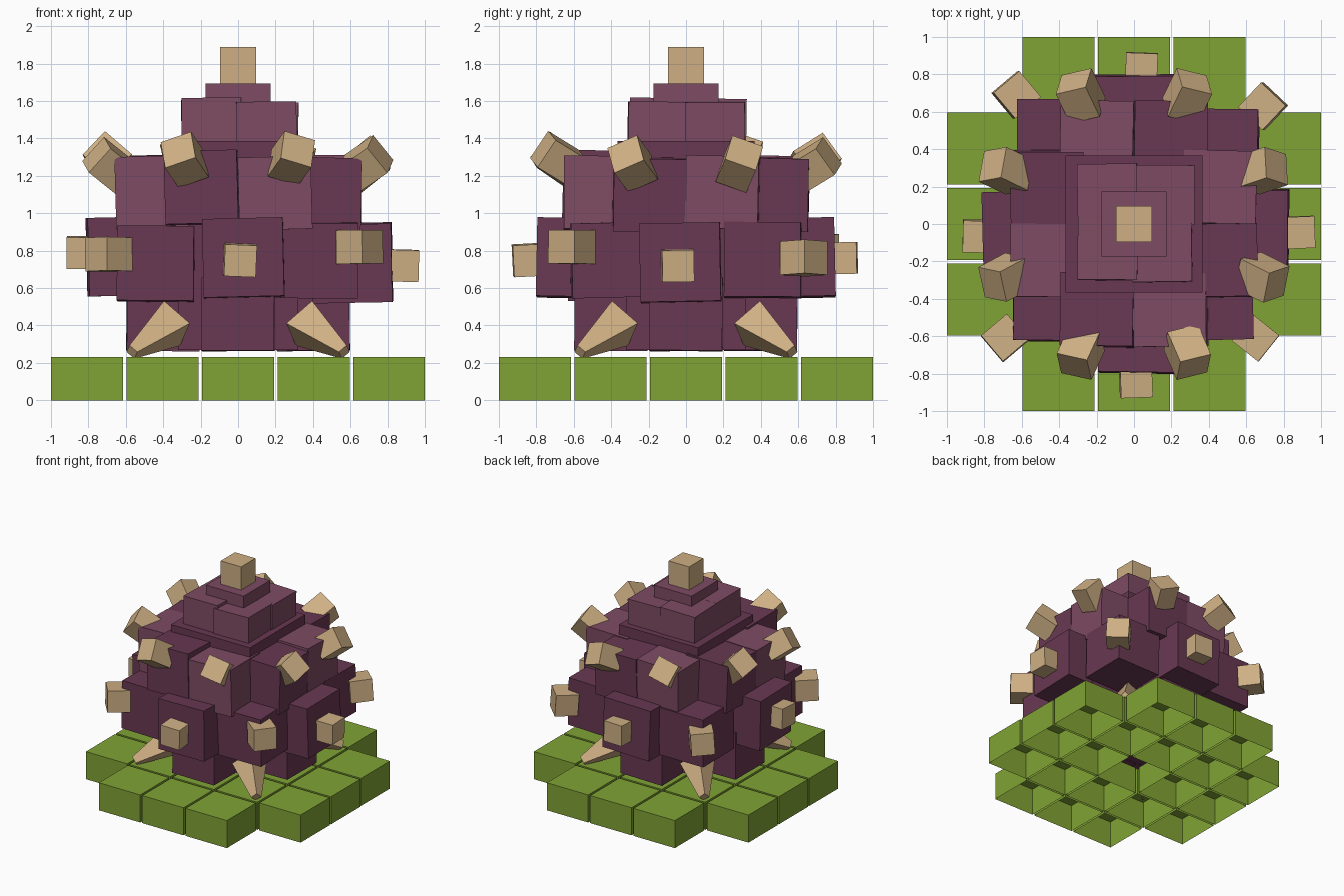
import bpy, bmesh, math, random
from mathutils import Vector, Matrix, Euler

if "Cube" in bpy.data.objects:
    bpy.data.objects.remove(bpy.data.objects["Cube"])

random.seed(4)


def material(name, rgb):
    m = bpy.data.materials.new(name)
    m.diffuse_color = (*rgb, 1)
    m.use_nodes = True
    m.node_tree.nodes["Principled BSDF"].inputs["Base Color"].default_value = m.diffuse_color
    return m


GREEN = material("leaf_green", (0.22, 0.37, 0.035))
DARK = material("dark_purple", (0.14, 0.04, 0.085))
LIGHT = material("light_purple", (0.21, 0.07, 0.125))
TAN = material("tan", (0.62, 0.43, 0.23))


def block(name, mat, loc, size, rot=None, taper=1.0, open_bottom=False):
    """Box centred on loc; taper scales its local top face."""
    bm = bmesh.new()
    bmesh.ops.create_cube(bm, size=1)
    for v in bm.verts:
        if v.co.z > 0:
            v.co.x *= taper
            v.co.y *= taper
        v.co = Vector(c * s for c, s in zip(v.co, size))
    if open_bottom:
        low = [f for f in bm.faces if f.normal.z < -0.9]
        bmesh.ops.delete(bm, geom=low, context='FACES_ONLY')
    r = (rot or Matrix.Identity(3)).to_4x4()
    bm.transform(Matrix.Translation(loc) @ r)
    me = bpy.data.meshes.new(name)
    bm.to_mesh(me)
    bm.free()
    me.materials.append(mat)
    ob = bpy.data.objects.new(name, me)
    bpy.context.collection.objects.link(ob)


def wobble(a=0.03):
    return Euler([random.uniform(-a, a) for _ in range(3)]).to_matrix()


def aim(d):
    return Vector((0, 0, 1)).rotation_difference(Vector(d)).to_matrix()


# Base of hollow tiles: 5 x 5 without corners and centre
for i in range(-2, 3):
    for j in range(-2, 3):
        if abs(i * j) == 4 or (i == 0 and j == 0):
            continue
        block("base_tile", GREEN, (i * 0.404, j * 0.404, 0.116),
              (0.385, 0.385, 0.232), open_bottom=True)

# Inner core
block("core", DARK, (0, 0, 0.8), (0.64, 0.64, 1.06))

# Bottom ring of four blocks, with tapered roots at the corners
for k in range(4):
    a = k * math.pi / 2
    turn = Matrix.Rotation(a, 3, 'Z')
    block("bottom_block", DARK, turn @ Vector((0.4, 0, 0.46)),
          (0.39, 0.39, 0.39), wobble(0.015))
    corner = turn @ Vector((0.46, -0.46, 0.335))
    down = turn @ Vector((0.7, -0.7, -0.5))
    block("root_spike", TAN, corner, (0.19, 0.19, 0.34), aim(down), taper=0.3)

# Middle ring: side blocks with level spikes (block centre, spike centre)
sides = [((0.03, -0.58, 0.76), (0.01, -0.84, 0.75)),
         ((0.61, -0.03, 0.735), (0.88, -0.045, 0.72)),
         ((0.0, 0.58, 0.76), (0.04, 0.83, 0.76)),
         ((-0.59, -0.04, 0.77), (-0.83, -0.065, 0.79))]
for b, s in sides:
    block("middle_side_block", DARK, b, (0.43, 0.43, 0.42), wobble())
    block("middle_side_spike", TAN, s, (0.17, 0.17, 0.17), wobble(0.06))

# Middle ring: corner blocks with diagonal spikes
corners = [((0.43, -0.41, 0.75), (0.65, -0.61, 0.82)),
           ((0.46, 0.41, 0.75), (0.69, 0.63, 0.76)),
           ((-0.42, 0.46, 0.76), (-0.63, 0.69, 0.8)),
           ((-0.44, -0.42, 0.73), (-0.69, -0.61, 0.78))]
for b, s in corners:
    block("middle_corner_block", DARK, b, (0.41, 0.41, 0.4), wobble())
    yaw = Matrix.Rotation(math.atan2(s[1], s[0]) + random.uniform(-0.1, 0.1), 3, 'Z')
    block("middle_corner_spike", TAN, s, (0.18, 0.18, 0.18), yaw @ wobble(0.06))

# Upper ring: two blocks per side in alternating shades, spikes pointing out and up
for k in range(4):
    turn = Matrix.Rotation(k * math.pi / 2, 3, 'Z')
    for side, mat in ((-1, DARK), (1, LIGHT)):
        p = turn @ Vector((side * 0.195, -0.46, 1.12 + random.uniform(-0.02, 0.02)))
        block("upper_block", mat, p, (0.39, 0.39, 0.39), wobble())
        q = turn @ Vector((side * 0.285, -0.685, 1.26 + random.uniform(-0.02, 0.04)))
        block("upper_spike", TAN, q, (0.175, 0.175, 0.2),
              aim((q.x, q.y, 0.5)) @ wobble(0.08))

# Crown: slab, four blocks, cap and top spike
block("crown_slab", DARK, (0, 0, 1.29), (0.735, 0.735, 0.19))
for x, y, z in ((-0.14, -0.14, 1.46), (0.15, -0.15, 1.44),
                (-0.14, 0.16, 1.455), (0.16, 0.155, 1.44)):
    block("crown_block", LIGHT, (x, y, z), (0.32, 0.32, 0.31), wobble(0.02))
block("crown_cap", LIGHT, (0, 0, 1.6), (0.35, 0.35, 0.19))
block("top_spike", TAN, (0, 0, 1.785), (0.19, 0.19, 0.21))
